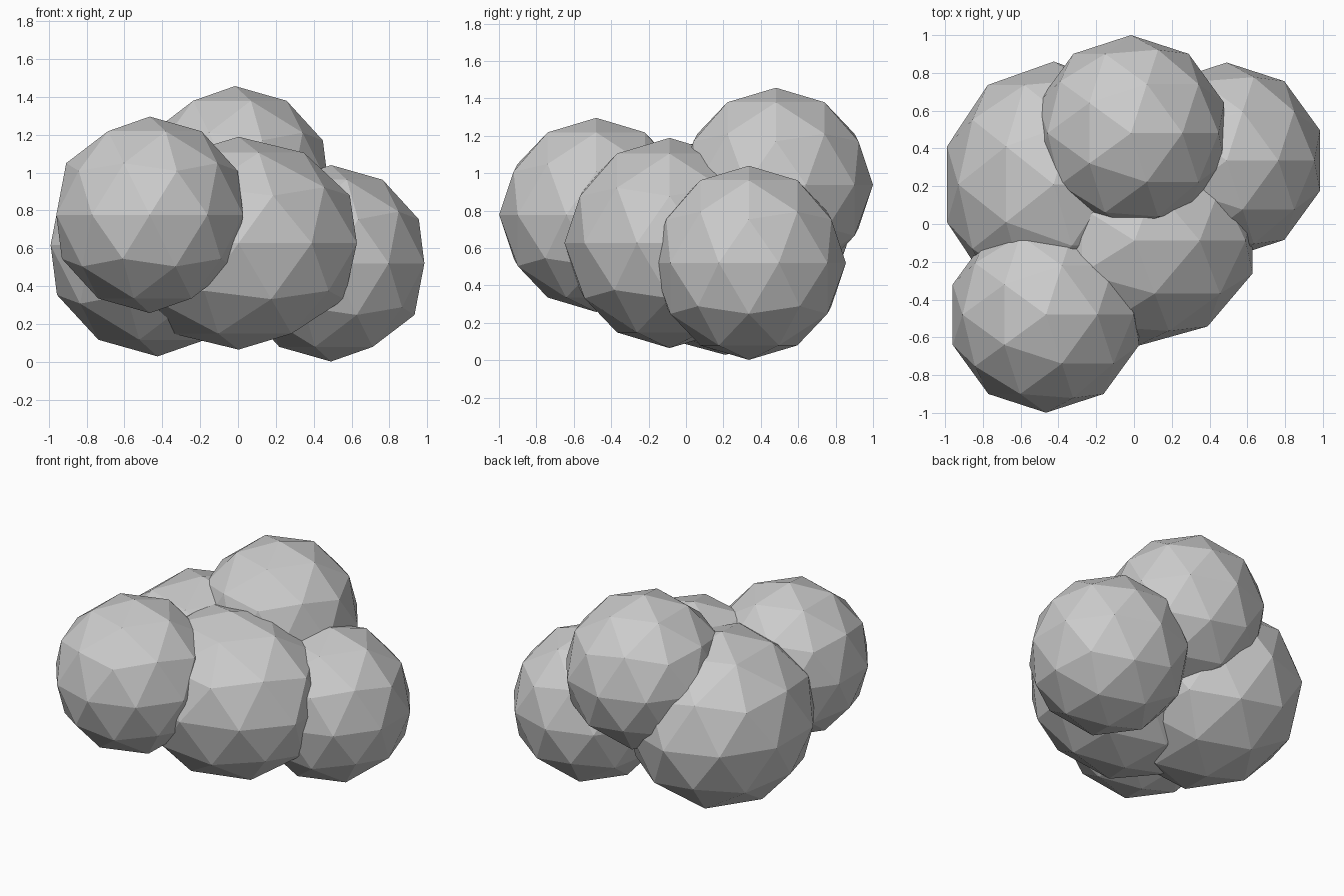
import bpy

if "Cube" in bpy.data.objects:
    bpy.data.objects.remove(bpy.data.objects["Cube"])

# Low-poly cloud: overlapping, slightly stretched icospheres
# name: (centre), (radii)
puffs = {
    "front_left_puff": ((-0.466, -0.48, 0.777), (0.519, 0.519, 0.519)),
    "middle_puff": ((0.003, -0.088, 0.627), (0.657, 0.562, 0.562)),
    "top_back_puff": ((-0.016, 0.481, 0.938), (0.519, 0.519, 0.519)),
    "back_left_puff": ((-0.425, 0.21, 0.617), (0.594, 0.65, 0.588)),
    "right_puff": ((0.491, 0.336, 0.521), (0.519, 0.519, 0.519)),
}


def add_puff(name, centre, radii):
    bpy.ops.mesh.primitive_ico_sphere_add(subdivisions=2, radius=1, location=centre)
    puff = bpy.context.object
    puff.name = name
    puff.scale = radii
    bpy.ops.object.transform_apply(location=False, rotation=False, scale=True)
    bpy.ops.object.shade_flat()


for name, (centre, radii) in puffs.items():
    add_puff(name, centre, radii)
